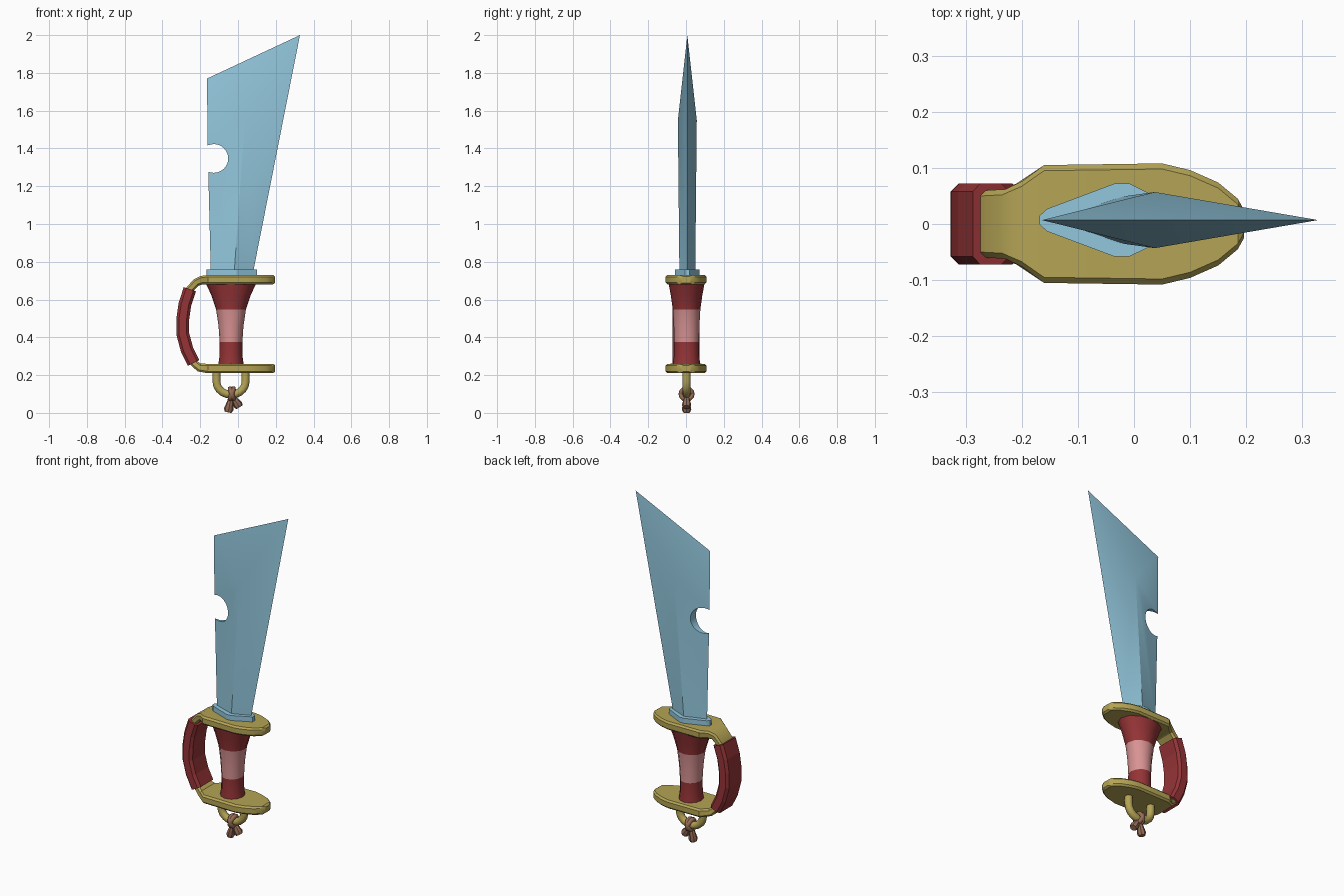
import bpy, bmesh, math
from mathutils import Vector

if "Cube" in bpy.data.objects:
    bpy.data.objects.remove(bpy.data.objects["Cube"])


def material(name, rgb):
    m = bpy.data.materials.new(name)
    m.diffuse_color = (*rgb, 1)
    m.use_nodes = True
    m.node_tree.nodes["Principled BSDF"].inputs["Base Color"].default_value = m.diffuse_color
    return m


BLUE = material("blade blue", (0.29, 0.57, 0.72))
GOLD = material("dull gold", (0.46, 0.37, 0.09))
RED = material("dark red", (0.30, 0.034, 0.037))
PINK = material("pale pink", (0.69, 0.29, 0.29))
BROWN = material("cord brown", (0.31, 0.15, 0.093))


def make(name, verts, faces, mats, smooth=None):
    me = bpy.data.meshes.new(name)
    me.from_pydata([tuple(v) for v in verts], [], faces)
    bm = bmesh.new()
    bm.from_mesh(me)
    bmesh.ops.recalc_face_normals(bm, faces=bm.faces)
    bm.to_mesh(me)
    bm.free()
    for m in mats:
        me.materials.append(m)
    ob = bpy.data.objects.new(name, me)
    bpy.context.collection.objects.link(ob)
    if smooth:
        smooth_by_angle(ob, smooth)
    return ob


def smooth_by_angle(ob, degrees):
    bpy.ops.object.select_all(action='DESELECT')
    ob.select_set(True)
    bpy.context.view_layer.objects.active = ob
    bpy.ops.object.shade_smooth_by_angle(angle=math.radians(degrees))


def skin(rings):
    """Vertices and faces joining equal rings, capped at both ends."""
    n = len(rings[0])
    verts = [v for r in rings for v in r]
    faces = [(i * n + j, i * n + (j + 1) % n, (i + 1) * n + (j + 1) % n, (i + 1) * n + j)
             for i in range(len(rings) - 1) for j in range(n)]
    faces += [tuple(range(n)), tuple(range(len(verts) - n, len(verts)))]
    return verts, faces


def sweep(path, sections, y=0.0):
    """Sweep sections (y, normal offset) along a path of (x, z) points."""
    rings = []
    for i, (x, z) in enumerate(path):
        a, b = path[max(i - 1, 0)], path[min(i + 1, len(path) - 1)]
        t = Vector((b[0] - a[0], b[1] - a[1])).normalized()
        rings.append([(x - t.y * q, y + p, z + t.x * q) for p, q in sections[i]])
    return skin(rings)


def slab(w, t, c=0.01):
    h = t / 2
    return [(w, h - c), (w - c, h), (c - w, h), (-w, h - c),
            (-w, c - h), (c - w, -h), (w - c, -h), (w, c - h)]


def disc(r, n=10):
    return [(r * math.cos(2 * math.pi * k / n), r * math.sin(2 * math.pi * k / n)) for k in range(n)]


# Blade: two faceted sides with a ridge that peaks near the slanted tip
Y = 0.007
bv = [(-0.144, Y, 0.745), (-0.02, Y - 0.042, 0.745), (0.08, Y, 0.745), (-0.02, Y + 0.042, 0.745),
      (-0.161, Y, 1.42), (-0.164, Y, 1.77), (0.328, Y, 2.0),
      (0.037, Y - 0.05, 1.55), (0.037, Y + 0.05, 1.55)]
bf = [(0, 3, 2, 1)]
for f, p in ((1, 7), (3, 8)):
    bf += [(0, f, p), (0, p, 4), (4, p, 5), (5, p, 6), (f, 2, p), (2, 6, p)]
blade = make("blade", bv, bf, [BLUE])

# Round notch cut in the back of the blade
bpy.ops.mesh.primitive_cylinder_add(vertices=32, radius=0.076, depth=0.4,
                                    location=(-0.128, Y, 1.347), rotation=(math.pi / 2, 0, 0))
cutter = bpy.context.object
cutter.name = "notch_cutter"
cutter.hide_render = True
cutter.data.materials.append(BLUE)
mod = blade.modifiers.new("notch", 'BOOLEAN')
mod.operation, mod.object, mod.solver = 'DIFFERENCE', cutter, 'EXACT'
bpy.context.view_layer.objects.active = blade
bpy.ops.object.modifier_apply(modifier="notch")
bpy.data.objects.remove(cutter)
smooth_by_angle(blade, 30)

# Blade collar
outline = [(-0.168, -0.008), (-0.155, -0.02), (-0.035, -0.065), (-0.008, -0.065), (0.10, -0.012)]
outline += [(x, -y) for x, y in reversed(outline)]
make("blade_collar", *skin([[(x, y + Y, z) for x, y in outline] for z in (0.725, 0.76)]), [BLUE])

# Guard: upper plate, knuckle strip and lower plate in one sweep
plate = [(0.196, 0.025, 0.034), (0.185, 0.045, 0.05), (0.15, 0.074, 0.05),
         (0.10, 0.096, 0.05), (0.05, 0.108, 0.05), (-0.16, 0.105, 0.05)]
bow = [(-0.255, 0.655), (-0.281, 0.575), (-0.292, 0.50), (-0.293, 0.42), (-0.27, 0.335), (-0.235, 0.265)]
path = [(x, 0.705) for x, w, t in plate] + [(-0.195, 0.702), (-0.222, 0.69)] + bow
path += [(-0.205, 0.24)] + [(x, 0.235) for x, w, t in reversed(plate)]
secs = [slab(w, t) for x, w, t in plate] + [slab(0.077, 0.046), slab(0.062, 0.042)]
secs += [slab(0.06, 0.04)] * len(bow) + [slab(0.072, 0.044)]
secs += [slab(w, t) for x, w, t in reversed(plate)]
make("guard", *sweep(path, secs), [GOLD], 25)

# Cord wrap on the knuckle strip
make("knuckle_wrap", *sweep(bow, [slab(0.072, 0.068, 0.014)] * len(bow)), [RED])

# Grip: waisted oval handle with a pale band
profile = [(0.25, 0.068, 0.073), (0.30, 0.061, 0.067), (0.375, 0.06, 0.066), (0.46, 0.066, 0.068),
           (0.548, 0.079, 0.073), (0.62, 0.103, 0.083), (0.69, 0.135, 0.096)]
grip = make("grip", *skin([[(-0.037 + rx * c, 0.003 + ry * s, z) for c, s in disc(1, 12)]
                           for z, rx, ry in profile]), [RED, PINK], 40)
for p in grip.data.polygons:
    p.material_index = int(0.375 < p.center.z < 0.548)

# Pommel ring under the lower plate
arc = [(-0.037 + 0.077 * math.cos(a), 0.165 + 0.068 * math.sin(a))
       for a in (math.pi + math.pi * k / 10 for k in range(11))]
loop = [(-0.114, 0.225)] + arc + [(0.04, 0.225)]
make("pommel_ring", *sweep(loop, [disc(0.022)] * len(loop), 0.003), [GOLD], 40)

# Knotted cord: two crossed loops around the ring and two flared tails
for i, tilt in enumerate((-0.3, 0.3)):
    bpy.ops.mesh.primitive_torus_add(major_radius=0.03, minor_radius=0.013, major_segments=12,
                                     minor_segments=8, location=(-0.033, 0.003, 0.1),
                                     rotation=(0, math.pi / 2 + tilt, 0))
    ob = bpy.context.object
    ob.name = f"cord_loop_{i + 1}"
    ob.data.materials.append(BROWN)
    smooth_by_angle(ob, 50)
for i, end in enumerate(((-0.053, 0.003), (0.008, 0.03))):
    start = Vector((-0.033, 0.095))
    tail = [tuple(start.lerp(Vector(end), t)) for t in (0, 0.4, 0.82, 1)]
    make(f"cord_tail_{i + 1}", *sweep(tail, [disc(r, 8) for r in (0.014, 0.017, 0.025, 0.019)], 0.003),
         [BROWN], 40)
